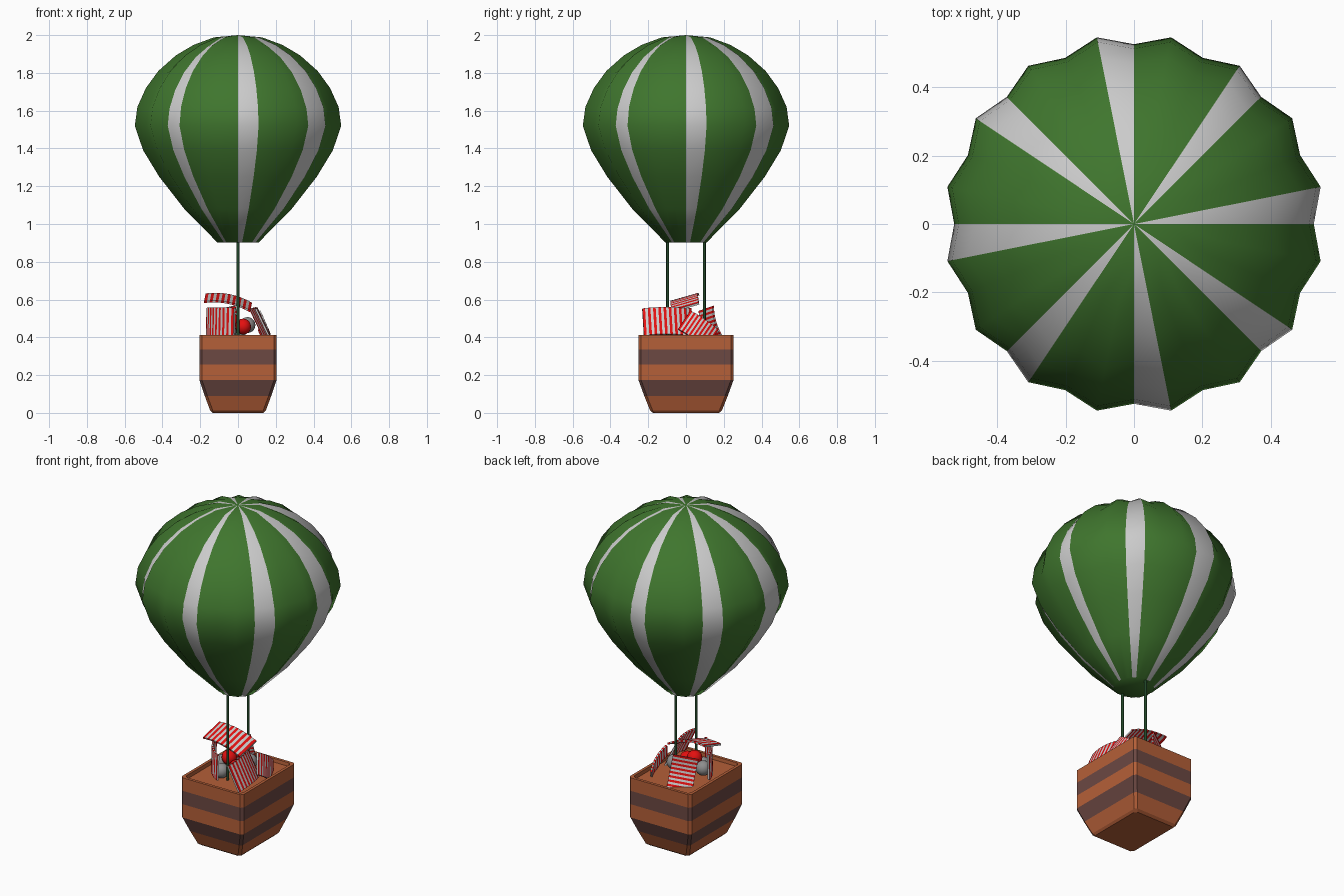
import bpy, bmesh, math
from mathutils import Vector, Matrix

if "Cube" in bpy.data.objects:
    bpy.data.objects.remove(bpy.data.objects["Cube"])


def mat(name, rgb):
    m = bpy.data.materials.new(name)
    m.diffuse_color = (*rgb, 1)
    m.use_nodes = True
    m.node_tree.nodes["Principled BSDF"].inputs["Base Color"].default_value = m.diffuse_color
    return m


GREEN = mat("green", (0.05, 0.18, 0.027))
DARK = mat("dark_green", (0.015, 0.06, 0.02))
WHITE = mat("white", (0.55, 0.55, 0.55))
SILVER = mat("silver", (0.27, 0.27, 0.27))
RED = mat("red", (0.78, 0.005, 0.005))
BROWN = mat("wood", (0.46, 0.115, 0.04))
PLUM = mat("dark_wood", (0.15, 0.065, 0.055))


def finish(name, bm, mats, smooth=None):
    bmesh.ops.recalc_face_normals(bm, faces=bm.faces)
    me = bpy.data.meshes.new(name)
    bm.to_mesh(me)
    bm.free()
    for m in mats:
        me.materials.append(m)
    ob = bpy.data.objects.new(name, me)
    bpy.context.collection.objects.link(ob)
    if smooth:
        bpy.ops.object.select_all(action='DESELECT')
        bpy.context.view_layer.objects.active = ob
        ob.select_set(True)
        bpy.ops.object.shade_smooth_by_angle(angle=math.radians(smooth))
    return ob


def loft(bm, rings, pick):
    """Skin closed rings of points; pick(level, side) gives the material."""
    vs = [[bm.verts.new(p) for p in r] for r in rings]
    for k in range(len(vs) - 1):
        n = len(vs[k])
        for i in range(n):
            j = (i + 1) % n
            f = bm.faces.new((vs[k][i], vs[k][j], vs[k + 1][j], vs[k + 1][i]))
            f.material_index = pick(k, i)
    return vs


# balloon envelope: 16 scalloped lobes, white stripe on every fourth panel
profile = [(0.112, 0.903), (0.29, 1.08), (0.425, 1.25), (0.512, 1.39), (0.557, 1.52),
           (0.543, 1.62), (0.497, 1.72), (0.43, 1.81), (0.335, 1.893), (0.24, 1.948), (0.13, 1.988)]
rings = []
for r, z in profile:
    ring = []
    for i in range(32):
        a = math.tau * i / 32
        rr = r if i % 2 else r * 0.945
        drop = 0 if i % 2 or z < 1.6 or z > 1.97 else 0.01
        ring.append((rr * math.cos(a), rr * math.sin(a), z - drop))
    rings.append(ring)
bm = bmesh.new()
vs = loft(bm, rings, lambda k, i: 1 if i % 4 == 0 else 0)
bm.faces.new(vs[0])
tip = bm.verts.new((0, 0, 2.0))
for i in range(32):
    f = bm.faces.new((vs[-1][i], vs[-1][(i + 1) % 32], tip))
    f.material_index = 1 if i % 4 == 0 else 0
finish("balloon_envelope", bm, [GREEN, WHITE], 180)

# ropes
for side, y in (("front", -0.097), ("back", 0.097)):
    bm = bmesh.new()
    bmesh.ops.create_cone(bm, cap_ends=True, segments=8, radius1=0.008, radius2=0.008, depth=0.54,
                          matrix=Matrix.Translation((0, y, 0.65)))
    finish(side + "_rope", bm, [DARK], 50)


# basket: chamfered rectangle rings, banded wood, recessed floor
def rect(hx, hy, z, c=0.014):
    return [(hx, -hy + c, z), (hx, hy - c, z), (hx - c, hy, z), (-hx + c, hy, z),
            (-hx, hy - c, z), (-hx, -hy + c, z), (-hx + c, -hy, z), (hx - c, -hy, z)]


levels = [(0.135, 0.175, 0), (0.147, 0.19, 0.012), (0.176, 0.221, 0.09), (0.205, 0.252, 0.175),
          (0.205, 0.252, 0.255), (0.205, 0.252, 0.335), (0.205, 0.252, 0.413),
          (0.188, 0.235, 0.413), (0.186, 0.233, 0.392)]
bm = bmesh.new()
vs = loft(bm, [rect(*l) for l in levels], lambda k, i: 1 if k in (2, 4) else 0)
bm.faces.new(vs[0])
bm.faces.new(vs[-1])
finish("basket", bm, [BROWN, PLUM])


# curved striped candy sheets
def candy(name, centre, along, across, length, width, bend, n=17):
    l = Vector(along).normalized()
    w = Vector(across)
    w = (w - l * w.dot(l)).normalized()
    nrm = l.cross(w)
    rings = []
    for i in range(n + 1):
        t = 2 * i / n - 1
        p = Vector(centre) + l * (t * length / 2) + nrm * (bend * (0.4 - t * t))
        rings.append([p + w * (s * width / 2) + nrm * h
                      for s, h in ((-1, 0), (1, 0), (1, 0.01), (-1, 0.01))])
    bm = bmesh.new()
    vs = loft(bm, rings, lambda k, i: 1 - k % 2)
    bm.faces.new(vs[0])
    bm.faces.new(vs[-1])
    finish(name, bm, [WHITE, RED])


candy("top_candy", (-0.052, -0.005, 0.59), (1, 0, -0.2), (0, 1, 0.3), 0.25, 0.15, 0.022)
candy("right_front_candy", (0.118, -0.11, 0.482), (-0.13, 1, 0), (-0.07, 0, 0.145), 0.235, 0.158, 0.018)
candy("right_back_candy", (0.137, 0.065, 0.442), (-0.02, 0.8, -0.55), (-0.3, 0.3, 0.8), 0.18, 0.125, 0.015)
candy("left_candy", (-0.108, -0.08, 0.482), (-0.62, 0.79, 0), (0, 0.05, 1), 0.235, 0.15, -0.025)
candy("back_candy", (-0.07, 0.135, 0.458), (0, -0.35, 1), (-0.819, -0.574, 0), 0.2, 0.14, 0.02)

# candy balls
balls = [((0.027, -0.05, 0.457), RED), ((-0.04, -0.025, 0.49), RED), ((0.05, 0.04, 0.465), SILVER),
         ((-0.05, -0.085, 0.43), SILVER), ((-0.1, -0.02, 0.445), SILVER), ((0, 0.05, 0.425), SILVER)]
for k, (p, m) in enumerate(balls):
    bm = bmesh.new()
    bmesh.ops.create_uvsphere(bm, u_segments=16, v_segments=10, radius=0.042,
                              matrix=Matrix.Translation(p))
    finish(f"candy_ball_{k + 1}", bm, [m], 60)
